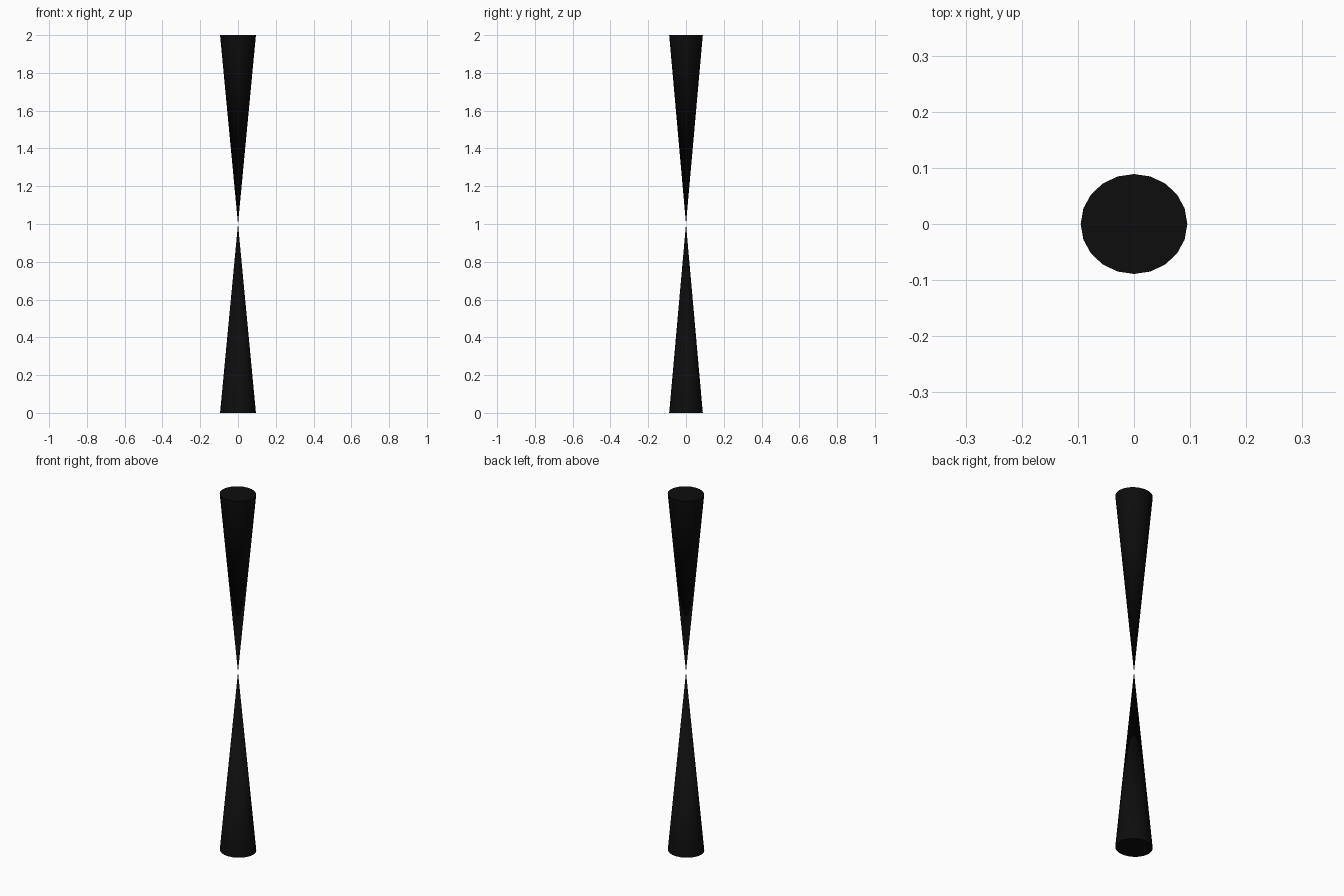
import bpy, math

if "Cube" in bpy.data.objects:
    bpy.data.objects.remove(bpy.data.objects["Cube"])

black = bpy.data.materials.new("black")
black.diffuse_color = (0.004, 0.004, 0.004, 1)
black.use_nodes = True
black.node_tree.nodes["Principled BSDF"].inputs["Base Color"].default_value = black.diffuse_color


def cone(name, r1, r2, z):
    # 20-sided cone, slightly narrower in depth than in width
    bpy.ops.mesh.primitive_cone_add(vertices=20, radius1=r1, radius2=r2,
                                    depth=1, location=(0, 0, z))
    ob = bpy.context.object
    ob.name = name
    ob.scale = (0.095, 0.089, 1)
    bpy.ops.object.transform_apply(location=False, rotation=False, scale=True)
    ob.data.materials.append(black)
    bpy.ops.object.shade_smooth_by_angle(angle=math.radians(30))


# Two slim cones meeting tip to tip at mid height
cone("lower_cone", 1, 0, 0.5)
cone("upper_cone", 0, 1, 1.5)
